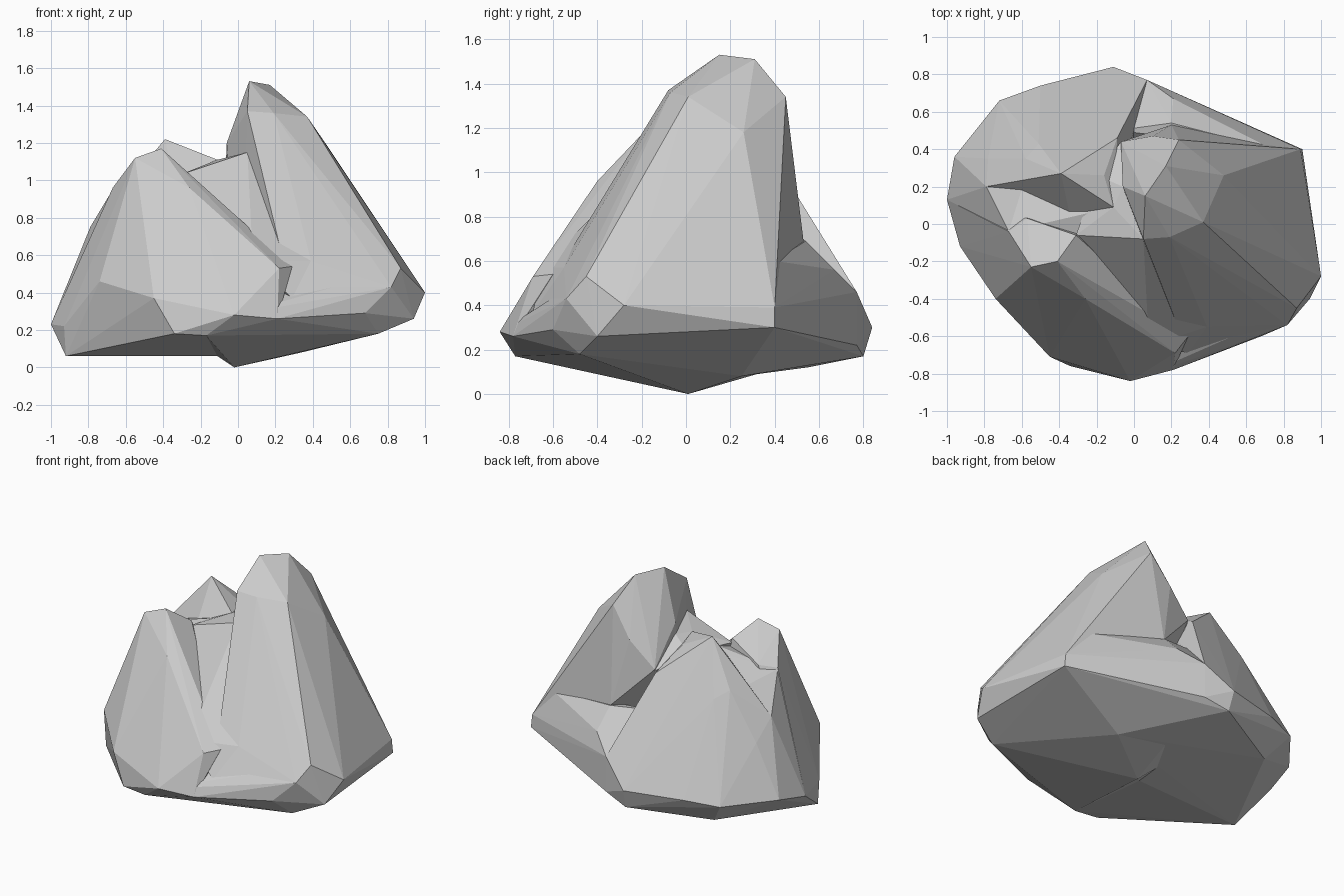
import bpy, bmesh

# Widest ring of the boulder, counter-clockwise from the right, shared by all parts
RIM = [(1, -.28, .40), (.89, .40, .39), (.57, .53, .43), (.21, .67, .56),
       (.07, .77, .46), (-.11, .84, .30), (-.50, .74, .30), (-.72, .66, .28),
       (-.96, .36, .28), (-1, .13, .23), (-.93, -.12, .22), (-.74, -.40, .46),
       (-.45, -.71, .37), (-.34, -.76, .18), (-.02, -.84, .28), (.21, -.78, .26),
       (.29, -.69, .37), (.68, -.60, .29), (.82, -.54, .43), (.87, -.45, .53)]


def chunk(name, first, count, points):
    """Faceted convex stone spanning part of the rim plus its own corners."""
    ring = [RIM[(first + i) % len(RIM)] for i in range(count)]
    bm = bmesh.new()
    for p in ring + points:
        bm.verts.new(p)
    bmesh.ops.convex_hull(bm, input=bm.verts)
    loose = [v for v in bm.verts if not v.link_faces]
    bmesh.ops.delete(bm, geom=loose, context='VERTS')
    bmesh.ops.recalc_face_normals(bm, faces=bm.faces)
    mesh = bpy.data.meshes.new(name)
    bm.to_mesh(mesh)
    bm.free()
    ob = bpy.data.objects.new(name, mesh)
    bpy.context.collection.objects.link(ob)
    return ob


# Underside
base = chunk("rock", 0, 20, [
    (-.11, -.08, .06), (-.92, -.12, .06), (.34, .25, .08), (.75, -.48, .18),
    (.94, -.40, .26), (.90, .40, .30), (.07, .77, .22), (-.10, .80, .17),
    (-.60, .55, .12), (-.17, -.77, .17), (.32, -.65, .24)])

# Blunt lowest point under the middle
keel = chunk("keel", 0, 0, [
    (-.02, .01, 0), (-.11, -.08, .06), (-.10, .10, .07), (.34, .25, .08),
    (.75, -.48, .18), (-.17, -.77, .17), (.07, .77, .22), (.1, 0, .33)])

# Tall peak on the right
tall_peak = chunk("tall_peak", 16, 6, [
    (0, 0, .15), (.06, .15, 1.53), (.17, .31, 1.51), (.37, .01, 1.34),
    (.05, -.08, 1.37), (.19, -.07, 1.36), (.24, .45, 1.34), (.10, .47, 1.14),
    (.48, .26, 1.18), (.74, .40, .62), (.39, -.55, .57), (.20, .53, .69),
    (-.06, .20, 1.20), (-.07, .44, .97), (.05, -.08, 1.13)])

# Low foot along the back
back_foot = chunk("back_foot", 1, 6, [
    (0, 0, .18), (.20, .54, .69), (.74, .40, .60), (-.09, .50, .72),
    (-.38, .53, .68)])

# Front left peak with its ridge running down to the front
front_peak = chunk("front_peak", 9, 7, [
    (0, 0, .16), (-.41, -.20, 1.17), (-.55, -.23, 1.12), (-.31, -.06, 1.06),
    (-.67, -.04, .96), (-.57, .03, .98), (-.26, -.40, .96), (.08, -.65, .58),
    (.22, -.69, .53), (.29, -.60, .54)])

# Back left shoulder
back_shoulder = chunk("back_shoulder", 4, 7, [
    (0, 0, .17), (-.39, .27, 1.22), (-.27, .33, 1.12), (-.51, .43, .88),
    (-.58, .35, .93), (-.79, .20, .75), (-.78, .35, .62), (-.38, .53, .70),
    (-.11, .09, 1.11), (-.16, .26, 1.10), (-.09, .46, .96), (-.34, .03, .98)])

# Saddle closing the left side between front peak and shoulder
left_saddle = chunk("left_saddle", 8, 3, [
    (0, 0, .2), (-.67, -.04, .95), (-.79, .20, .75), (-.58, .25, .90),
    (-.57, .03, .93), (-.31, -.06, 1.0), (-.31, .10, 1.02), (-.11, .09, 1.08)])

# Sloping gully between the two peaks, running to the front
front_gully = chunk("front_gully", 16, 1, [
    (0, 0, .2), (-.31, -.06, 1.03), (-.11, .09, 1.11), (-.08, -.34, .82),
    (.05, -.08, 1.15), (.39, -.55, .57), (.08, -.65, .57), (.28, -.60, .53),
    (-.06, .20, 1.12), (-.20, .26, 1.05), (-.07, .44, .96), (.10, .20, 1.10)])

# Fuse the chunks into one solid rock
bpy.context.view_layer.objects.active = base
for part in (keel, tall_peak, back_foot, front_peak, back_shoulder,
             left_saddle, front_gully):
    mod = base.modifiers.new("fuse", 'BOOLEAN')
    mod.operation, mod.solver, mod.object = 'UNION', 'EXACT', part
    bpy.ops.object.modifier_apply(modifier=mod.name)
    bpy.data.objects.remove(part)
